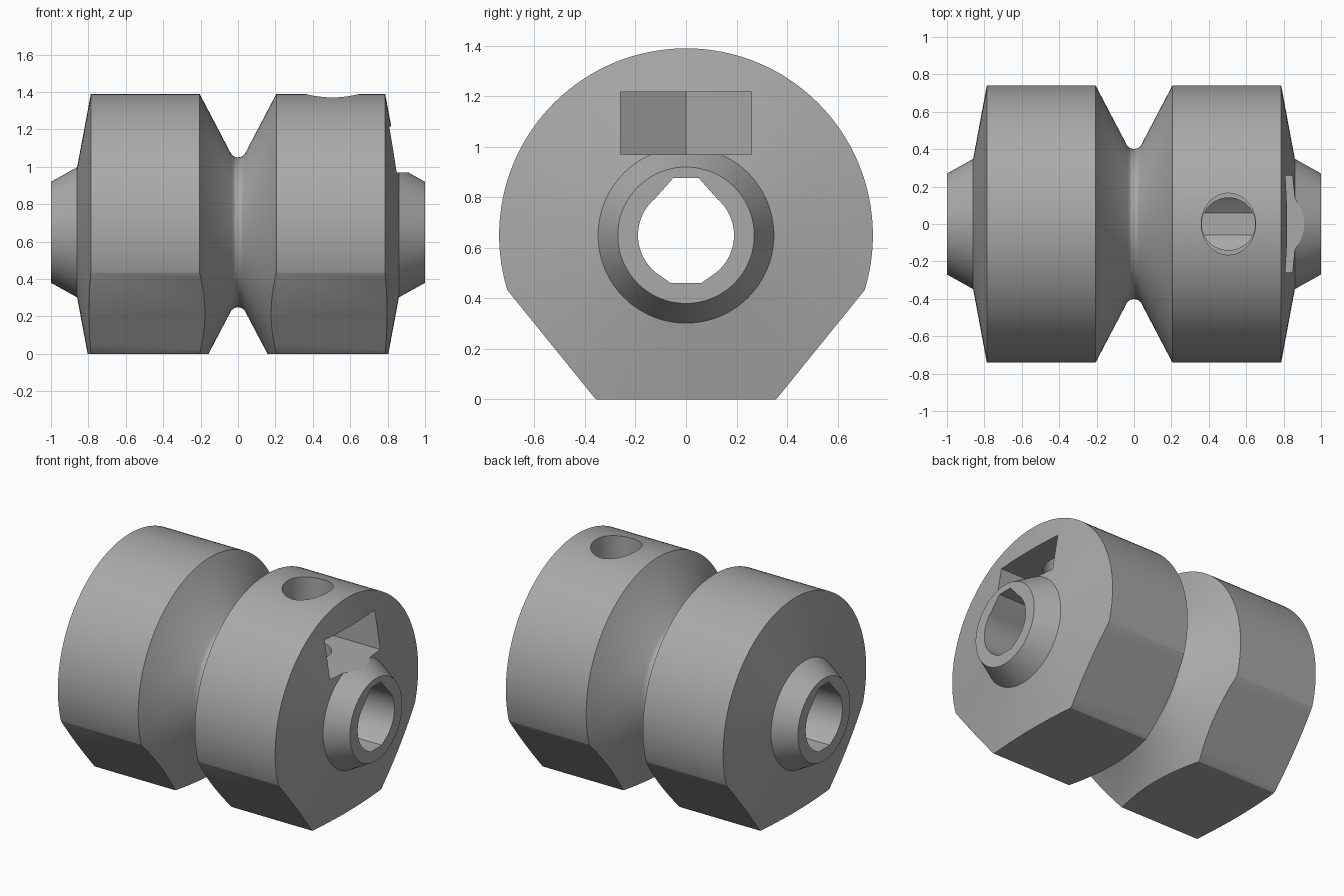
import bpy, bmesh, math
from mathutils import Matrix, Vector

if "Cube" in bpy.data.objects:
    bpy.data.objects.remove(bpy.data.objects["Cube"])

AXIS_Z = 0.65
grey = bpy.data.materials.new("mid grey")
grey.diffuse_color = (0.40, 0.40, 0.40, 1)
grey.use_nodes = True
grey.node_tree.nodes["Principled BSDF"].inputs["Base Color"].default_value = grey.diffuse_color


def finish(bm, name):
    bmesh.ops.recalc_face_normals(bm, faces=bm.faces)
    me = bpy.data.meshes.new(name)
    bm.to_mesh(me)
    bm.free()
    me.materials.append(grey)
    ob = bpy.data.objects.new(name, me)
    bpy.context.collection.objects.link(ob)
    return ob


def prism(name, points, offset):
    """Closed 3D polygon swept along an offset."""
    bm = bmesh.new()
    face = bm.faces.new([bm.verts.new(p) for p in points])
    res = bmesh.ops.extrude_face_region(bm, geom=[face], use_keep_orig=True)
    verts = [g for g in res["geom"] if isinstance(g, bmesh.types.BMVert)]
    bmesh.ops.translate(bm, verts=verts, vec=Vector(offset))
    return finish(bm, name)


def along_x(name, yz):
    return prism(name, [(-1.2, y, z) for y, z in yz], (2.4, 0, 0))


def ellipse(x, z, rx, ry, n=48):
    return [(x + rx * math.cos(2 * math.pi * i / n),
             ry * math.sin(2 * math.pi * i / n), z) for i in range(n)]


# Grooved roller: half profile (x, radius), mirrored and turned about the x axis
half = [(0.02, 0.405), (0.036, 0.418), (0.205, 0.74),
        (0.787, 0.74), (0.86, 0.348), (1.0, 0.27)]
profile = [(-x, r) for x, r in reversed(half)] + [(0, 0.40)] + half
N = 128
bm = bmesh.new()
rings = []
for x, r in profile:
    rings.append([bm.verts.new((x, r * math.sin(2 * math.pi * i / N),
                                AXIS_Z + r * math.cos(2 * math.pi * i / N)))
                  for i in range(N)])
for a, b in zip(rings, rings[1:]):
    for i in range(N):
        j = (i + 1) % N
        bm.faces.new((a[i], a[j], b[j], b[i]))
bm.faces.new(rings[0])
bm.faces.new(rings[-1])
roller = finish(bm, "roller")

# Envelope giving the flat base and two slanted flats
side = [(0.357, 0), (1.037, 0.84), (1.037, 2)]
envelope = along_x("flats_envelope", side + [(-y, z) for y, z in reversed(side)])

# Axle bore: round with a truncated peak above and a small flat below
arc = [(0.19 * math.cos(math.radians(a)), AXIS_Z + 0.19 * math.sin(math.radians(a)))
       for a in range(-50, 51, 5)]
right = [(0.06, 0.46)] + arc + [(0.05, 0.877)]
bore = along_x("axle_bore", right + [(-y, z) for y, z in reversed(right)])

# Nut slot open at the right end, with a hexagonal inner end
w, sx = 0.26, 0.505
slot = prism("nut_slot", [(1.2, -w, 0.97), (1.2, w, 0.97), (sx + 0.15, w, 0.97),
                          (sx - 0.15, w, 0.97), (sx - 0.30, 0, 0.97),
                          (sx - 0.15, -w, 0.97)], (0, 0, 0.247))

# Set screw hole from the top down into the bore
upper_hole = prism("screw_hole_upper", ellipse(sx, 1.1, 0.145, 0.165), (0, 0, 0.5))
lower_hole = prism("screw_hole_lower", ellipse(sx, 0.68, 0.143, 0.14), (0, 0, 0.4))

# Cut everything and bake the result
bpy.context.view_layer.objects.active = roller
roller.select_set(True)
for cutter, op in ((envelope, 'INTERSECT'), (bore, 'DIFFERENCE'), (slot, 'DIFFERENCE'),
                   (upper_hole, 'DIFFERENCE'), (lower_hole, 'DIFFERENCE')):
    mod = roller.modifiers.new(cutter.name, 'BOOLEAN')
    mod.operation = op
    mod.solver = 'EXACT'
    mod.object = cutter
    bpy.ops.object.modifier_apply(modifier=mod.name)
    bpy.data.objects.remove(cutter)

bpy.ops.object.shade_smooth_by_angle(angle=math.radians(25))
